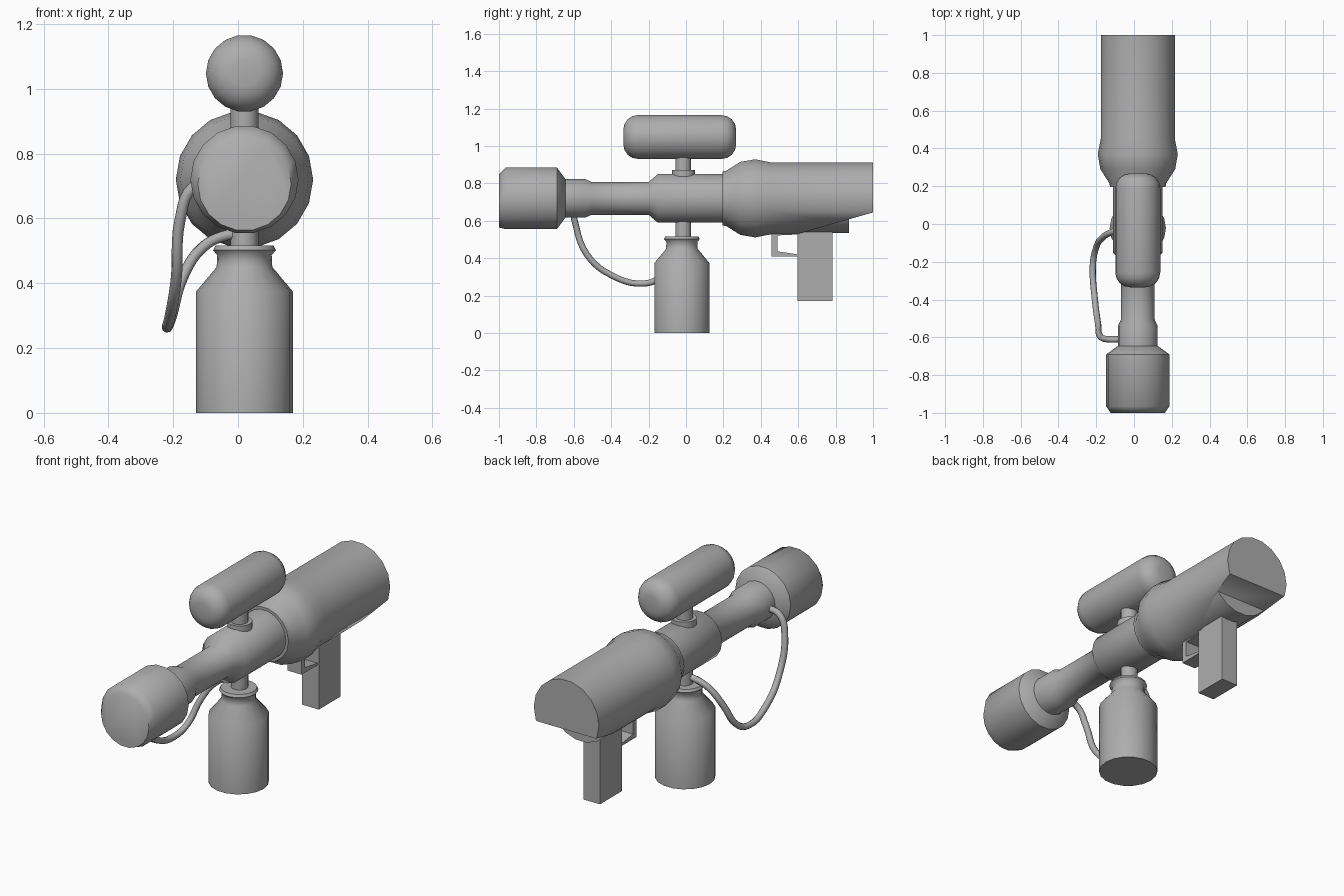
import bpy, bmesh, math
from mathutils import Vector

if "Cube" in bpy.data.objects:
    bpy.data.objects.remove(bpy.data.objects["Cube"])

CX, CZ = 0.02, 0.72   # centre line of the barrel

grey = bpy.data.materials.new("dark_grey")
grey.diffuse_color = (0.42, 0.42, 0.42, 1)
grey.use_nodes = True
grey.node_tree.nodes["Principled BSDF"].inputs["Base Color"].default_value = grey.diffuse_color


def finish(name, bm, smooth=True):
    bmesh.ops.recalc_face_normals(bm, faces=bm.faces[:])
    me = bpy.data.meshes.new(name)
    bm.to_mesh(me)
    bm.free()
    me.materials.append(grey)
    if smooth:
        me.shade_smooth()
        me.set_sharp_from_angle(angle=math.radians(50))
    ob = bpy.data.objects.new(name, me)
    bpy.context.collection.objects.link(ob)
    return ob


def lathe(profile, axis, centre, sides=18):
    """Capped rings; each profile entry is (position, radius[, z shift])."""
    bm = bmesh.new()
    rings = []
    for pos, r, *shift in profile:
        dz = shift[0] if shift else 0
        ring = []
        for i in range(sides):
            a = math.tau * i / sides
            u, v = r * math.cos(a), r * math.sin(a)
            off = (u, pos, v + dz) if axis == 'Y' else (u, v, pos)
            ring.append(bm.verts.new(Vector(centre) + Vector(off)))
        rings.append(ring)
    for a, b in zip(rings, rings[1:]):
        for i in range(sides):
            j = (i + 1) % sides
            bm.faces.new((a[i], a[j], b[j], b[i]))
    bm.faces.new(rings[0])
    bm.faces.new(rings[-1])
    return bm


def prism(name, outline, x0, x1):
    """Extrude a (y, z) outline across x."""
    bm = bmesh.new()
    f = bm.faces.new([bm.verts.new((x0, y, z)) for y, z in outline])
    ext = bmesh.ops.extrude_face_region(bm, geom=[f])
    verts = [g for g in ext['geom'] if isinstance(g, bmesh.types.BMVert)]
    bmesh.ops.translate(bm, verts=verts, vec=(x1 - x0, 0, 0))
    # the starting face stays behind as the near cap
    return finish(name, bm, False)


axis_centre = (CX, 0, CZ)

# Nozzle, thin barrel and middle sleeve
finish("nozzle", lathe([(-1, 0.144, -0.014), (-0.965, 0.167), (-0.69, 0.167),
                        (-0.645, 0.105)], 'Y', axis_centre))
finish("barrel", lathe([(-0.66, 0.105), (-0.54, 0.105), (-0.505, 0.089), (-0.2, 0.089),
                        (-0.15, 0.132), (0.21, 0.132)], 'Y', axis_centre))

# Rear body with its underside sliced at a slant
bm = lathe([(0.195, 0.147), (0.215, 0.15), (0.29, 0.198), (0.37, 0.212), (0.45, 0.196),
            (1.0, 0.196)], 'Y', axis_centre)
bmesh.ops.bisect_plane(bm, geom=bm.verts[:] + bm.edges[:] + bm.faces[:],
                       plane_co=(0, 1, 0.645), plane_no=(0, 0.12, -0.42),
                       clear_outer=True)
bmesh.ops.edgeloop_fill(bm, edges=[e for e in bm.edges if e.is_boundary])
finish("rear_body", bm)

# Rounded mount above the grip
finish("grip_mount", lathe([(0.5, 0.188), (0.872, 0.188)], 'Y', axis_centre))

# Grip and trigger guard
prism("grip", [(0.595, 0.17), (0.782, 0.17), (0.782, 0.56), (0.595, 0.56)], -0.03, 0.07)
prism("trigger_guard", [(0.6, 0.41), (0.458, 0.41), (0.458, 0.55), (0.6, 0.55),
                        (0.6, 0.527), (0.488, 0.522), (0.488, 0.437), (0.6, 0.42)],
      -0.022, 0.062)

# Lower bottle, neck pipe and collar
stand = (CX, -0.022, 0)
finish("lower_bottle", lathe([(0, 0.149), (0.375, 0.149), (0.45, 0.086), (0.487, 0.084),
                              (0.502, 0.097), (0.516, 0.09)], 'Z', stand))
finish("neck_pipe", lathe([(0.5, 0.043), (0.96, 0.043)], 'Z', (CX, -0.015, 0)))
finish("top_collar", lathe([(0.83, 0.062), (0.872, 0.062)], 'Z', (CX, -0.013, 0)))

# Upper tank with rounded ends
R, c = 0.119, 0.078
cap = [(c * (1 - math.cos(t)), R - c + c * math.sin(t))
       for t in (math.radians(d) for d in (0, 22, 45, 67, 90))]
tank = [(-0.335 + d, r) for d, r in cap] + [(0.268 - d, r) for d, r in reversed(cap)]
finish("upper_tank", lathe(tank, 'Y', (CX, 0, 1.048)))

# Hose from the nozzle collar round to the neck
path = [(-0.06, -0.61, 0.72), (-0.14, -0.61, 0.695), (-0.178, -0.595, 0.6),
        (-0.19, -0.53, 0.42), (-0.207, -0.4, 0.31), (-0.218, -0.22, 0.265),
        (-0.205, -0.14, 0.3), (-0.17, -0.075, 0.42), (-0.11, -0.04, 0.51),
        (-0.04, -0.022, 0.547), (0.02, -0.018, 0.552)]
cu = bpy.data.curves.new("hose", 'CURVE')
cu.dimensions = '3D'
cu.bevel_depth, cu.bevel_resolution, cu.resolution_u = 0.017, 2, 5
cu.use_fill_caps = True
cu.materials.append(grey)
sp = cu.splines.new('BEZIER')
sp.bezier_points.add(len(path) - 1)
for p, co in zip(sp.bezier_points, path):
    p.co = co
    p.handle_left_type = p.handle_right_type = 'AUTO'
bpy.context.collection.objects.link(bpy.data.objects.new("hose", cu))
